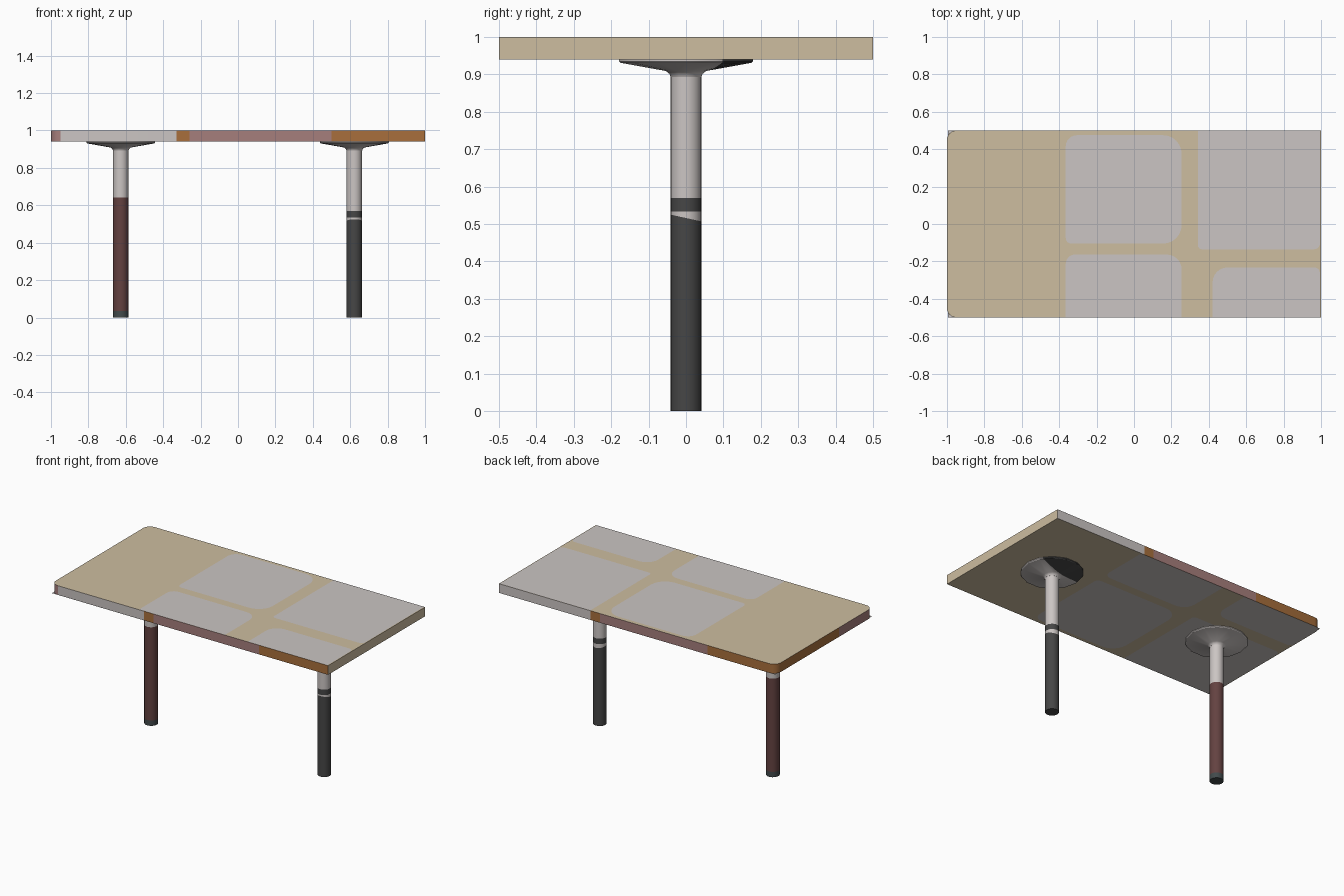
import bpy, bmesh, math
from mathutils import Vector

if "Cube" in bpy.data.objects:
    bpy.data.objects.remove(bpy.data.objects["Cube"])


def mat(name, r, g, b):
    m = bpy.data.materials.new(name)
    lin = [((c / 255 + 0.055) / 1.055) ** 2.4 for c in (r, g, b)]
    m.diffuse_color = (*lin, 1)
    m.use_nodes = True
    m.node_tree.nodes["Principled BSDF"].inputs["Base Color"].default_value = m.diffuse_color
    return m


TAN, GREY, MAUVE, BROWN, RED, DARK, FOOT = range(7)
MATS = [mat("tan", 205, 189, 160), mat("light grey", 203, 197, 195),
        mat("mauve", 166, 126, 124), mat("brown", 168, 111, 60),
        mat("dark red", 100, 66, 65), mat("charcoal", 70, 70, 70),
        mat("foot grey", 66, 74, 76)]


def finish(bm, name, smooth=True):
    me = bpy.data.meshes.new(name)
    bm.to_mesh(me)
    bm.free()
    for m in MATS:
        me.materials.append(m)
    ob = bpy.data.objects.new(name, me)
    bpy.context.collection.objects.link(ob)
    if smooth:
        bpy.ops.object.select_all(action='DESELECT')
        ob.select_set(True)
        bpy.context.view_layer.objects.active = ob
        bpy.ops.object.shade_smooth_by_angle(angle=math.radians(35))
    return ob


def arc(cx, cy, r, a0, n=6):
    return [(cx + r * math.cos(math.radians(a0 + 90 * i / n)),
             cy + r * math.sin(math.radians(a0 + 90 * i / n))) for i in range(n + 1)]


# Tabletop: outline walked anticlockwise, each point with the colour of the edge after it
outline = [(1, -.5, TAN), (1, .5, GREY), (.34, .5, BROWN), (.27, .5, MAUVE), (-.505, .5, BROWN)]
outline += [(x, y, BROWN) for x, y in arc(-.95, .45, .05, 90)]
outline += [(-1, -.15, MAUVE)]
outline += [(x, y, MAUVE) for x, y in arc(-.95, -.45, .05, 180)[:-1]]
outline += [(-.95, -.5, GREY), (-.33, -.5, BROWN), (-.26, -.5, MAUVE), (.5, -.5, BROWN)]
bm = bmesh.new()
low = [bm.verts.new((x, y, .94)) for x, y, c in outline]
high = [bm.verts.new((x, y, 1)) for x, y, c in outline]
n = len(outline)
for i, (x, y, c) in enumerate(outline):
    j = (i + 1) % n
    bm.faces.new((low[i], low[j], high[j], high[i])).material_index = c
bm.faces.new(high).material_index = TAN
bm.faces.new(low[::-1]).material_index = TAN
finish(bm, "tabletop")

# Grey patches on the top, repeated half-turned on the underside
# x0, x1, y0, y1, corner radii (right top, left top, left bottom, right bottom)
PATCHES = [(-.365, .255, -.105, .475, (.1, .06, .03, .1)),
           (-.365, .255, -.499, -.163, (.08, .05, 0, 0)),
           (.342, .994, -.135, .499, (0, 0, .02, .03)),
           (.42, .994, -.499, -.232, (.03, .08, 0, 0))]
bm = bmesh.new()
for x0, x1, y0, y1, rad in PATCHES:
    pts = []
    corners = [(x1, y1, -1, -1), (x0, y1, 1, -1), (x0, y0, 1, 1), (x1, y0, -1, 1)]
    for k, (x, y, sx, sy) in enumerate(corners):
        r = rad[k]
        pts += arc(x + sx * r, y + sy * r, r, 90 * k) if r else [(x, y)]
    bm.faces.new([bm.verts.new((x, y, 1.0008)) for x, y in pts]).material_index = GREY
    under = [bm.verts.new((-x, -y, .9392)) for x, y in pts]
    bm.faces.new(under[::-1]).material_index = GREY
finish(bm, "tabletop_patches", False)


def lathe(bm, cx, rings, seg, cols):
    """Rings are (radius, z, tilt); cols colour the band above each ring."""
    prev = None
    for k, (r, z, tilt) in enumerate(rings):
        ring = []
        for i in range(seg):
            a = 2 * math.pi * i / seg
            ring.append(bm.verts.new((cx + r * math.cos(a), r * math.sin(a),
                                      z - tilt * math.sin(a))))
        if prev:
            for i in range(seg):
                j = (i + 1) % seg
                bm.faces.new((prev[i], prev[j], ring[j], ring[i])).material_index = cols[k - 1]
        else:
            bm.faces.new(ring[::-1]).material_index = cols[0]
        prev = ring
    bm.faces.new(prev).material_index = cols[-1]


# Poles, with painted bands split by height
R = .041
LEGS = {"left": (-.627, [(0, 0), (.035, 0), (.643, 0), (.92, 0)], [FOOT, RED, GREY]),
        "right": (.622, [(0, 0), (.516, .009), (.534, 0), (.57, 0), (.92, 0)],
                  [DARK, GREY, DARK, GREY])}
for side, (cx, levels, cols) in LEGS.items():
    bm = bmesh.new()
    lathe(bm, cx, [(R, z, t) for z, t in levels], 24, cols)
    finish(bm, side + "_leg")

    # Flared mounting plate under the top
    bm = bmesh.new()
    flare = [(.042, .893, 0), (.045, .901, 0), (.055, .909, 0), (.18, .931, 0),
             (.184, .935, 0), (.184, .9405, 0)]
    lathe(bm, cx, flare, 14, [GREY] * 5)
    if side == "right":
        # dark painted segment at the back
        co, no = Vector((cx, .06, 0)), Vector((-.25, 1, 0)).normalized()
        bmesh.ops.bisect_plane(bm, geom=bm.verts[:] + bm.edges[:] + bm.faces[:],
                               plane_co=co, plane_no=no)
        for f in bm.faces:
            if (f.calc_center_median() - co).dot(no) > 0:
                f.material_index = DARK
    finish(bm, side + "_mount")
